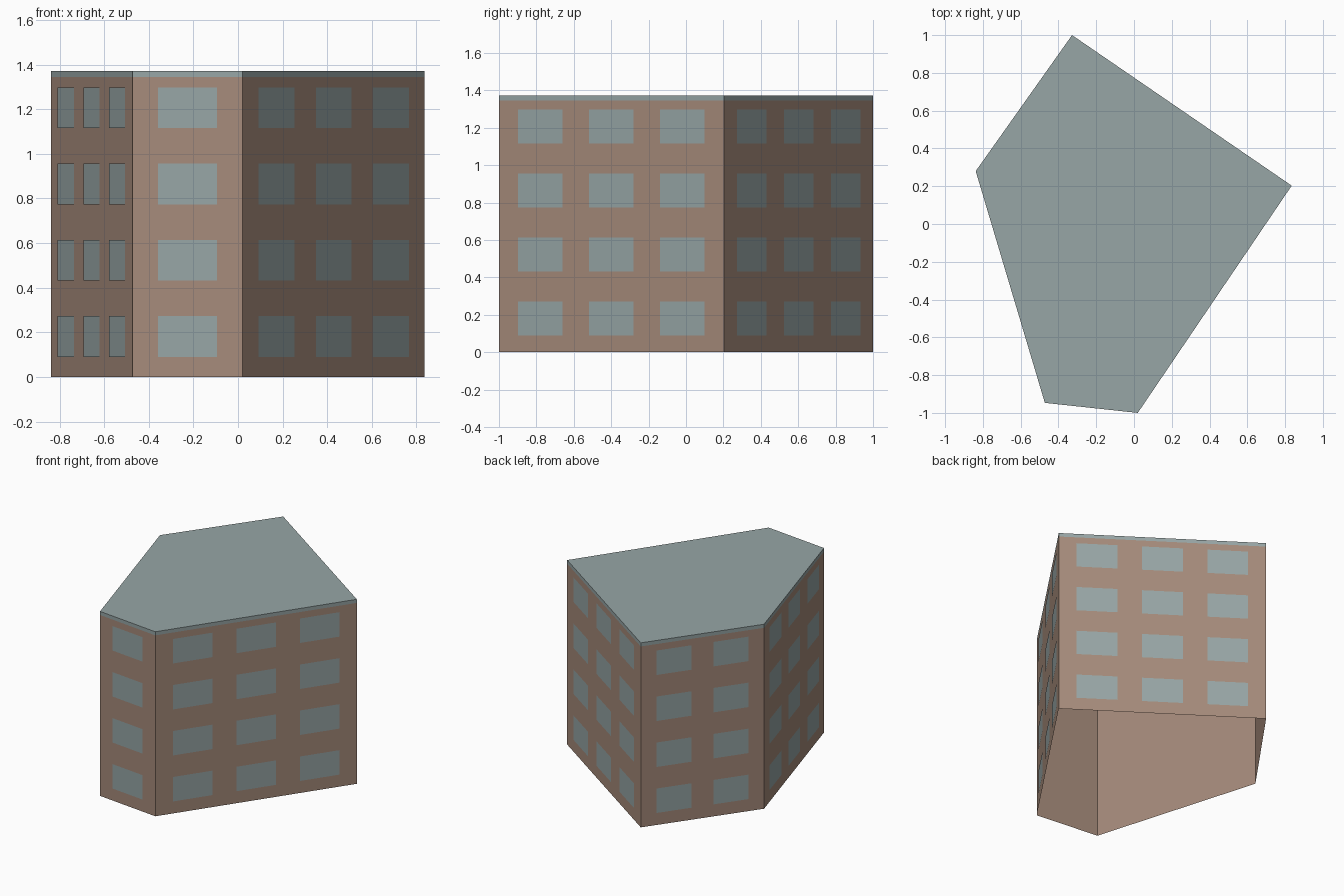
import bpy
import bmesh
from mathutils import Vector

cube = bpy.data.objects.get("Cube")
if cube:
    bpy.data.objects.remove(cube, do_unlink=True)


def make_material(name, color):
    mat = bpy.data.materials.new(name)
    mat.use_nodes = True
    mat.diffuse_color = color
    mat.node_tree.nodes["Principled BSDF"].inputs["Base Color"].default_value = color
    return mat


def make_object(name, bm, mat):
    mesh = bpy.data.meshes.new(name)
    bm.to_mesh(mesh)
    bm.free()
    mesh.materials.append(mat)
    obj = bpy.data.objects.new(name, mesh)
    bpy.context.collection.objects.link(obj)
    return obj


def add_quad(bm, start, end, low, high):
    """Upright rectangle above the ground line from start to end."""
    points = [(start, low), (end, low), (end, high), (start, high)]
    bm.faces.new([bm.verts.new((p.x, p.y, z)) for p, z in points])


brick = make_material("brown wall", (0.38, 0.258, 0.197, 1))
slate = make_material("grey blue glass and roof", (0.31, 0.38, 0.38, 1))

HEIGHT, EAVES = 1.372, 1.345
FLOORS, FLOOR_STEP = 4, 0.342
SILL, WINDOW_HEIGHT = 0.09, 0.182

# Footprint corners, anticlockwise, with the window columns of the wall that follows
corners = [Vector(c) for c in
           ((0.02, -1.0), (0.835, 0.203), (-0.328, 1.0), (-0.838, 0.28), (-0.472, -0.947))]
columns = [3, 3, 2, 3, 1]
# Window width and spacing as fractions of the wall, by number of columns
layout = {1: (0.54, 0), 2: (0.283, 0.462), 3: (0.197, 0.315)}
sides = list(zip(corners, corners[1:] + corners[:1], columns))

# Outer walls, open underneath
bm = bmesh.new()
for a, b, count in sides:
    add_quad(bm, a, b, 0, EAVES)
bmesh.ops.remove_doubles(bm, verts=bm.verts, dist=0.0001)
make_object("walls", bm, brick)

# Flat roof with a thin band around its edge
bm = bmesh.new()
for a, b, count in sides:
    add_quad(bm, a, b, EAVES, HEIGHT)
bm.faces.new([bm.verts.new((c.x, c.y, HEIGHT)) for c in corners])
bmesh.ops.remove_doubles(bm, verts=bm.verts, dist=0.0001)
make_object("roof", bm, slate)

# Window panes, laid just over each wall
bm = bmesh.new()
for a, b, count in sides:
    along = b - a
    outward = Vector((along.y, -along.x)).normalized() * 0.002
    width, spacing = layout[count]
    for column in range(count):
        middle = 0.5 + (column - (count - 1) / 2) * spacing
        start = a + along * (middle - width / 2) + outward
        end = a + along * (middle + width / 2) + outward
        for floor in range(FLOORS):
            sill = SILL + floor * FLOOR_STEP
            add_quad(bm, start, end, sill, sill + WINDOW_HEIGHT)
make_object("windows", bm, slate)
